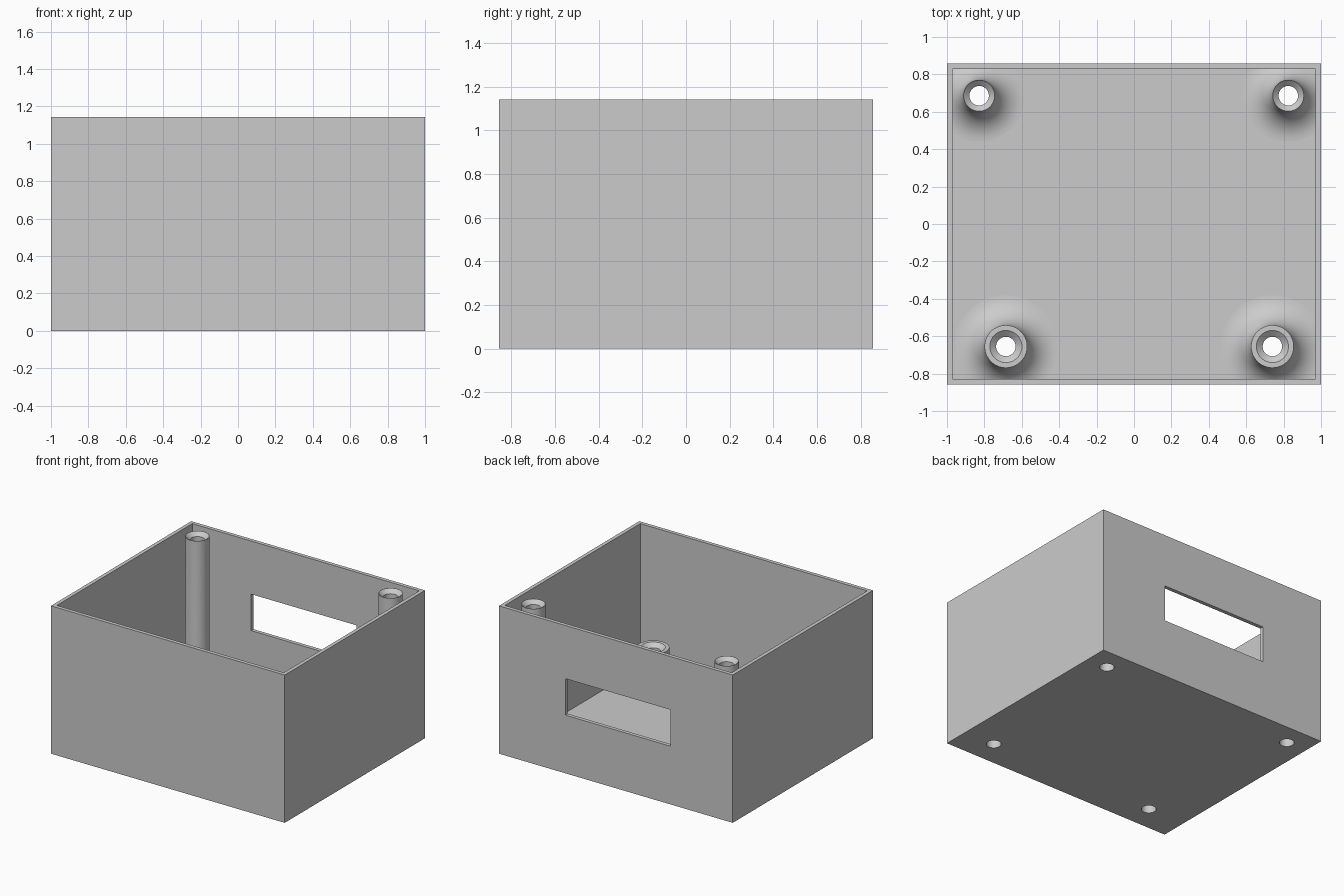
import bpy, bmesh, math
from mathutils import Vector

cube = bpy.data.objects.get("Cube")
if cube:
    bpy.data.objects.remove(cube, do_unlink=True)

# Main dimensions
HX, HY, HEIGHT = 1.0, 0.857, 1.143
WALL = 0.029
BORE = 0.052
FILLET = 0.16
SIDES = 64

grey = bpy.data.materials.new("light grey plastic")
grey.use_nodes = True
colour = (0.6, 0.6, 0.6, 1)
grey.diffuse_color = colour
grey.node_tree.nodes["Principled BSDF"].inputs["Base Color"].default_value = colour


def add_object(name, bm):
    mesh = bpy.data.meshes.new(name)
    bm.to_mesh(mesh)
    bm.free()
    obj = bpy.data.objects.new(name, mesh)
    bpy.context.collection.objects.link(obj)
    mesh.materials.append(grey)
    return obj


def box(name, low, high):
    bm = bmesh.new()
    bmesh.ops.create_cube(bm, size=1)
    for v in bm.verts:
        v.co = [lo if c < 0 else hi for c, lo, hi in zip(v.co, low, high)]
    return add_object(name, bm)


def activate(obj):
    bpy.ops.object.select_all(action='DESELECT')
    obj.select_set(True)
    bpy.context.view_layer.objects.active = obj


def cut(target, cutter):
    """Subtract the cutter from the target and discard it."""
    cutter.hide_render = True
    mod = target.modifiers.new("cut", 'BOOLEAN')
    mod.operation = 'DIFFERENCE'
    mod.solver = 'EXACT'
    mod.object = cutter
    activate(target)
    bpy.ops.object.modifier_apply(modifier=mod.name)
    bpy.data.objects.remove(cutter, do_unlink=True)


def smooth(obj):
    activate(obj)
    bpy.ops.object.shade_smooth_by_angle(angle=math.radians(30))


def post(name, x, y, radius, sink_radius, top):
    """Bored, countersunk post flaring into the floor, trimmed at the walls."""
    profile = [(BORE, WALL), (BORE, top - WALL), (sink_radius, top)]
    if radius > sink_radius:
        profile.append((radius, top))
    steps = 12
    for i in range(steps + 1):
        a = math.pi / 2 * i / steps
        profile.append((radius + FILLET * (1 - math.cos(a)),
                        WALL + FILLET * (1 - math.sin(a))))
    bm = bmesh.new()
    verts = [bm.verts.new((r, 0, z)) for r, z in profile]
    edges = [bm.edges.new(pair) for pair in zip(verts, verts[1:])]
    bmesh.ops.spin(bm, geom=verts + edges, axis=(0, 0, 1), cent=(0, 0, 0),
                   angle=math.tau, steps=SIDES, use_merge=True)
    bmesh.ops.remove_doubles(bm, verts=bm.verts, dist=0.0001)
    bmesh.ops.translate(bm, verts=bm.verts, vec=(x, y, 0))
    # Make the outside face outward
    bm.normal_update()
    side = max(bm.faces, key=lambda f: f.calc_area())
    away = side.calc_center_median() - Vector((x, y, 0))
    away.z = 0
    outside = away.length > BORE + 0.01
    if (side.normal.dot(away) > 0) != outside:
        bmesh.ops.reverse_faces(bm, faces=bm.faces)
    # Trim the flare where it meets the walls
    for normal, reach in (((1, 0, 0), HX), ((-1, 0, 0), HX),
                          ((0, 1, 0), HY), ((0, -1, 0), HY)):
        n = Vector(normal)
        bmesh.ops.bisect_plane(bm, geom=bm.verts[:] + bm.edges[:] + bm.faces[:],
                               plane_co=n * (reach - WALL + 0.001), plane_no=n,
                               clear_outer=True)
    smooth(add_object(name, bm))


# Open box with a window in the back wall
body = box("case_body", (-HX, -HY, 0), (HX, HY, HEIGHT))
cut(body, box("cavity", (WALL - HX, WALL - HY, WALL), (HX - WALL, HY - WALL, HEIGHT + 1)))
cut(body, box("window", (-0.467, HY - 0.2, 0.45), (0.432, HY + 0.2, 0.732)))

# Tall posts at the back, short wide posts at the front
TALL = (0.085, 0.083, HEIGHT - 0.003)
SHORT = (0.114, 0.086, 0.315)
posts = (("back_right_post", -0.828, 0.686, TALL),
         ("back_left_post", 0.825, 0.686, TALL),
         ("front_right_post", -0.685, -0.655, SHORT),
         ("front_left_post", 0.74, -0.655, SHORT))
for name, x, y, (radius, sink, top) in posts:
    bm = bmesh.new()
    bmesh.ops.create_cone(bm, cap_ends=True, segments=SIDES, radius1=BORE, radius2=BORE, depth=0.2)
    bmesh.ops.translate(bm, verts=bm.verts, vec=(x, y, 0))
    cut(body, add_object("floor_hole", bm))
    post(name, x, y, radius, sink, top)
smooth(body)
